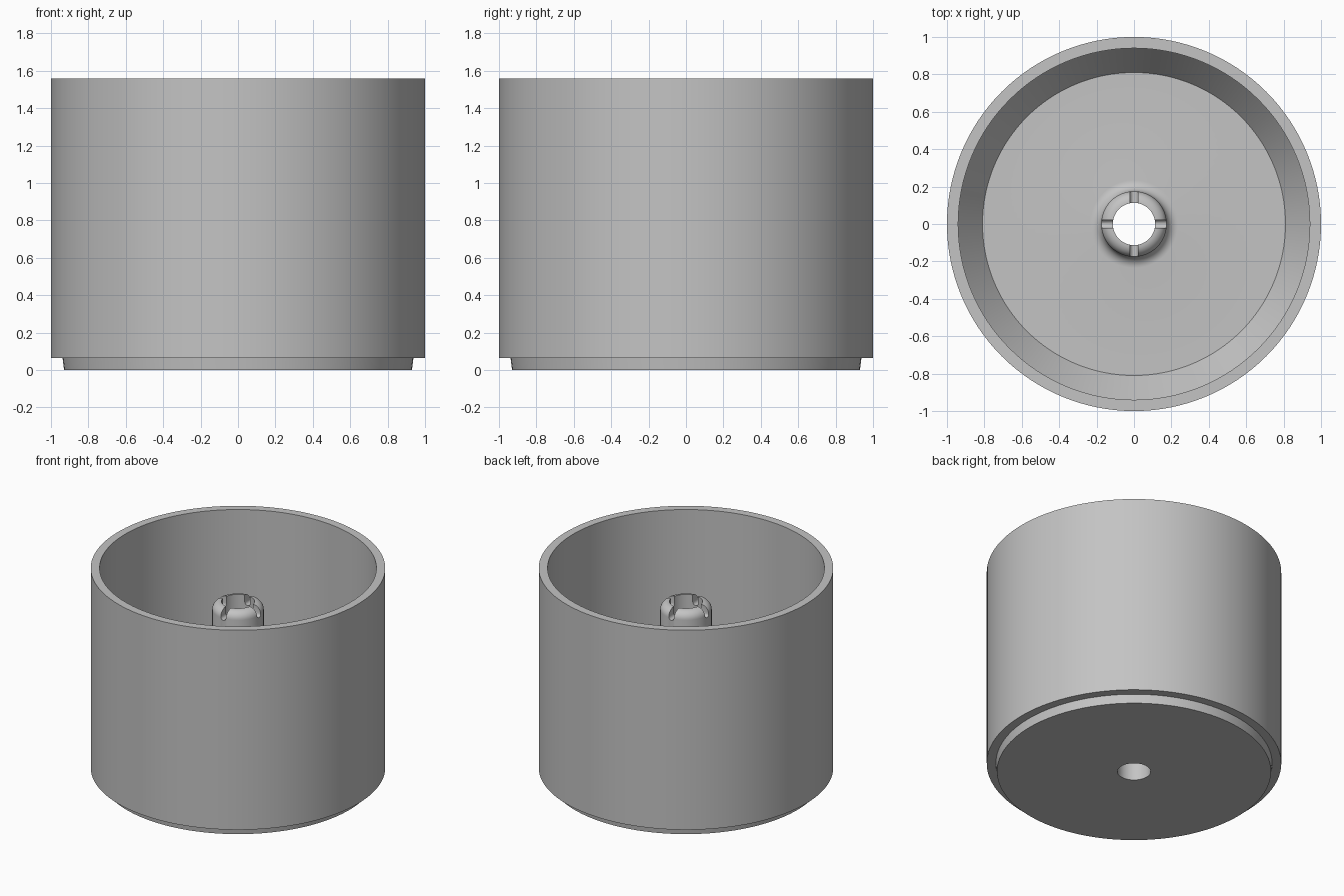
import bpy, bmesh
from math import sin, cos, radians, pi

cube = bpy.data.objects.get("Cube")
if cube:
    bpy.data.objects.remove(cube, do_unlink=True)

grey = bpy.data.materials.new("plain grey")
grey.use_nodes = True
colour = (0.55, 0.55, 0.55, 1)
grey.diffuse_color = colour
grey.node_tree.nodes["Principled BSDF"].inputs["Base Color"].default_value = colour


def arc(cx, cz, r, start, end, steps):
    """Points (x, z) along a circular arc, angles in degrees."""
    return [(cx + r * cos(radians(start + (end - start) * i / steps)),
             cz + r * sin(radians(start + (end - start) * i / steps)))
            for i in range(steps + 1)]


def make_object(name, bm):
    bmesh.ops.recalc_face_normals(bm, faces=bm.faces)
    mesh = bpy.data.meshes.new(name)
    bm.to_mesh(mesh)
    bm.free()
    mesh.materials.append(grey)
    obj = bpy.data.objects.new(name, mesh)
    bpy.context.collection.objects.link(obj)
    return obj


def lathe(name, profile, segments=128):
    """Revolve a closed (radius, z) outline around the z axis."""
    bm = bmesh.new()
    verts = [bm.verts.new((r, 0, z)) for r, z in profile]
    edges = [bm.edges.new((v, verts[i - 1])) for i, v in enumerate(verts)]
    bmesh.ops.spin(bm, geom=verts + edges, axis=(0, 0, 1), cent=(0, 0, 0),
                   angle=2 * pi, steps=segments, use_merge=True)
    bmesh.ops.remove_doubles(bm, verts=bm.verts, dist=1e-5)
    return make_object(name, bm)


def slot_cutter(name, angle):
    """Round-bottomed bar lying across the post."""
    half, bottom, top = 0.022, 1.235, 1.5
    outline = arc(0, bottom + half, half, 180, 360, 8) + [(half, top), (-half, top)]
    bm = bmesh.new()
    face = bm.faces.new([bm.verts.new((-0.3, y, z)) for y, z in outline])
    out = bmesh.ops.extrude_face_region(bm, geom=[face])
    moved = [g for g in out["geom"] if isinstance(g, bmesh.types.BMVert)]
    bmesh.ops.translate(bm, verts=moved, vec=(0.6, 0, 0))
    obj = make_object(name, bm)
    obj.rotation_euler.z = angle
    obj.hide_render = True
    return obj


# Cup sizes
height, step, floor = 1.56, 0.065, 0.13
bore, post, fillet, dome = 0.113, 0.175, 0.06, 0.06

# Cup: stacking foot, wall, sloped floor edge, hollow centre post
profile = [(bore, 0), (0.93, 0), (0.938, step), (1, step), (1, height),
           (0.94, height), (0.94, floor + 0.18), (0.81, floor)]
profile += arc(post + fillet, floor + fillet, fillet, 270, 180, 8)
profile += arc(post - dome, 1.31 - dome, dome, 0, 90, 8)
profile += [(bore, 1.31)]
cup = lathe("cup_with_centre_post", profile)

# Cross slots in the post top
for i in range(2):
    cutter = slot_cutter("slot_cutter", i * pi / 2)
    mod = cup.modifiers.new("slot", "BOOLEAN")
    mod.operation = "DIFFERENCE"
    mod.solver = "EXACT"
    mod.object = cutter
    bpy.context.view_layer.objects.active = cup
    bpy.ops.object.modifier_apply(modifier=mod.name)
    bpy.data.objects.remove(cutter, do_unlink=True)

# Smooth round surfaces, crisp edges
bpy.ops.object.select_all(action="DESELECT")
cup.select_set(True)
bpy.context.view_layer.objects.active = cup
bpy.ops.object.shade_smooth_by_angle(angle=radians(30))
